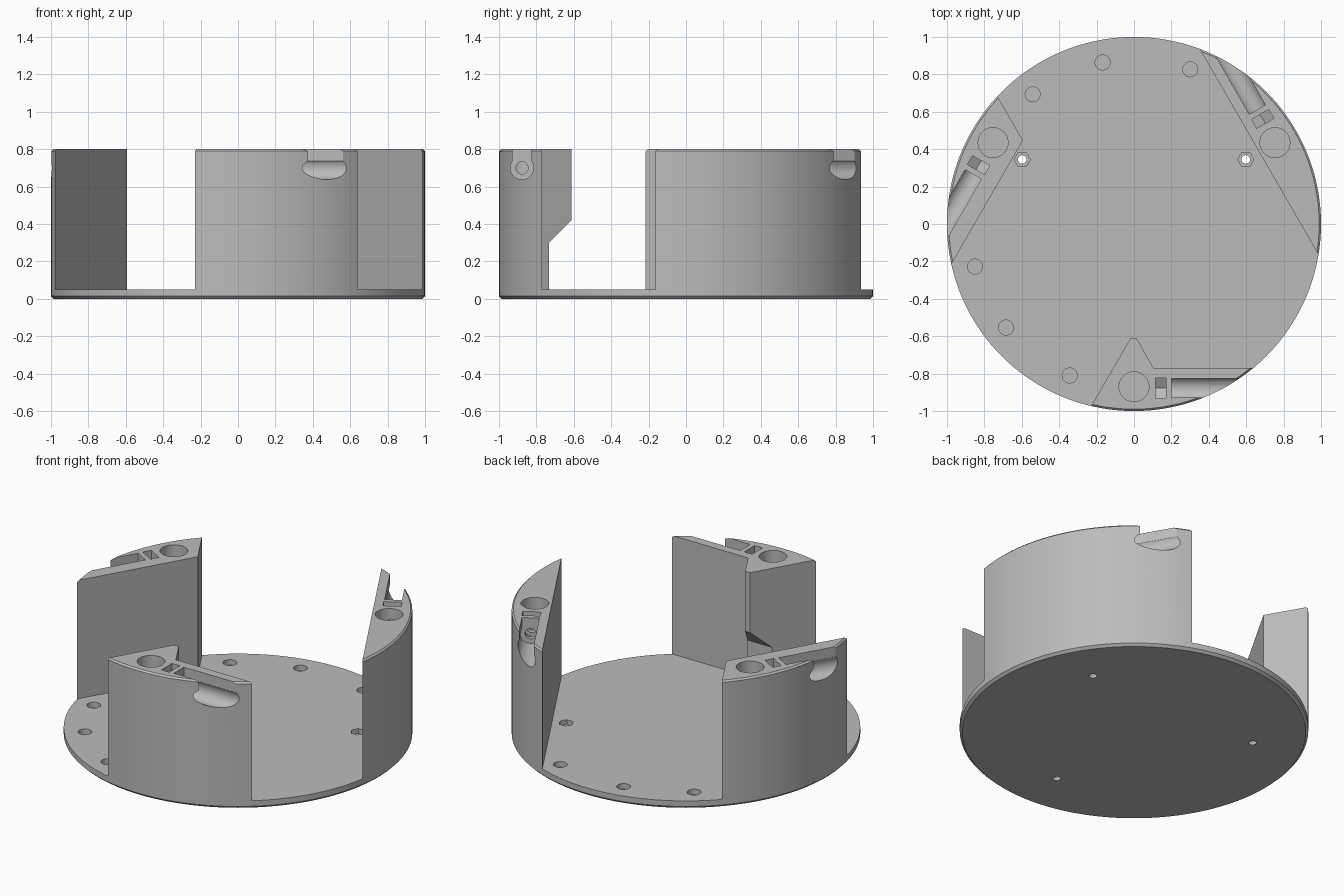
import bpy, bmesh, math
from mathutils import Matrix

if "Cube" in bpy.data.objects:
    bpy.data.objects.remove(bpy.data.objects["Cube"], do_unlink=True)

# Single plain material
grey = bpy.data.materials.new("light grey plastic")
grey.use_nodes = True
COLOUR = (0.5, 0.5, 0.5, 1)
grey.diffuse_color = COLOUR
grey.node_tree.nodes["Principled BSDF"].inputs["Base Color"].default_value = COLOUR


def stack(name, rings):
    """Closed solid from equal-length rings of 3D points."""
    bm = bmesh.new()
    loops = [[bm.verts.new(p) for p in ring] for ring in rings]
    n = len(loops[0])
    for a, b in zip(loops, loops[1:]):
        for i in range(n):
            j = (i + 1) % n
            bm.faces.new((a[i], a[j], b[j], b[i]))
    bm.faces.new(loops[0][::-1])
    bm.faces.new(loops[-1])
    bmesh.ops.recalc_face_normals(bm, faces=bm.faces)
    mesh = bpy.data.meshes.new(name)
    bm.to_mesh(mesh)
    bm.free()
    mesh.materials.append(grey)
    obj = bpy.data.objects.new(name, mesh)
    bpy.context.collection.objects.link(obj)
    return obj


def circle(r, u=0, v=0, n=32, start=0):
    angles = [start + math.tau * i / n for i in range(n)]
    return [(u + r * math.cos(a), v + r * math.sin(a)) for a in angles]


def prism(points, lo, hi, axis="Z", name="cutter"):
    """Extrude an outline along z (outline in x, y) or x (outline in y, z)."""
    place = (lambda p, t: (*p, t)) if axis == "Z" else (lambda p, t: (t, *p))
    return stack(name, [[place(p, t) for p in points] for t in (lo, hi)])


def lathe(name, profile):
    return stack(name, [[(x, y, z) for x, y in circle(r, n=144)] for r, z in profile])


def boolean(obj, tool, operation="DIFFERENCE"):
    tool.hide_render = True
    mod = obj.modifiers.new("cut", "BOOLEAN")
    mod.operation, mod.solver, mod.object = operation, "EXACT", tool
    bpy.context.view_layer.objects.active = obj
    bpy.ops.object.modifier_apply(modifier=mod.name)
    bpy.data.objects.remove(tool, do_unlink=True)


def finish(obj):
    bpy.ops.object.select_all(action="DESELECT")
    obj.select_set(True)
    bpy.context.view_layer.objects.active = obj
    bpy.ops.object.shade_smooth_by_angle(angle=math.radians(25))


# Base plate with chamfered lower rim
FLOOR, TOP = 0.05, 0.8
base = lathe("base_plate", [(0.985, 0), (1, 0.015), (1, FLOOR)])

# Blind round pockets near the rim
for angle in (70, 101, 128, 195, 219, 247):
    a = math.radians(angle)
    boolean(base, prism(circle(0.04, 0.88 * math.cos(a), 0.88 * math.sin(a)), 0.015, 0.1))

# Screw holes with hexagonal nut recesses
for angle in (30, 150, 270):
    a = math.radians(angle)
    x, y = 0.69 * math.cos(a), 0.69 * math.sin(a)
    boolean(base, prism(circle(0.043, x, y, 6), 0.02, 0.1))
    boolean(base, prism(circle(0.023, x, y, 24), -0.1, 0.1))
finish(base)

# Tower outlines, all laid out at the front and extended beyond the rim
OUTER = -1.2
outlines = {
    "front_tower": (0, [(-0.02, -0.613), (0.015, -0.613), (0.104, -0.77),
                        (1, -0.77), (1, OUTER), (-0.36, OUTER)]),
    "left_tower": (120, [(-1, -0.772), (1, -0.772), (1, OUTER), (-1, OUTER)]),
    "right_tower": (-120, [(-0.09, -0.738), (1, -0.738), (1, OUTER), (-0.357, OUTER)]),
}
SCREW_Y, SCREW_Z = -0.877, 0.70

for name, (turn, outline) in outlines.items():
    # Rim segment with a small chamfer along the outer top edge
    tower = lathe(name, [(1, FLOOR), (1, TOP - 0.01), (0.99, TOP)])
    boolean(tower, prism(outline, -0.5, 1.5), "INTERSECT")

    # Undercut that clears the nut below the front nose
    if name == "front_tower":
        undercut = [(-0.733, -0.1), (-0.733, 0.3), (-0.533, 0.5), (-0.4, 0.5), (-0.4, -0.1)]
        boolean(tower, prism(undercut, -0.4, 0.4, "X"))

    # Post socket
    boolean(tower, prism(circle(0.08, 0, -0.87, 40), FLOOR + 0.01, 1))

    # Access groove running out through the rim
    boolean(tower, prism(circle(0.062, SCREW_Y, SCREW_Z), 0.2, 1.3, "X"))
    slot = [(SCREW_Y + s * 0.05, z) for s, z in ((-1, 0.7), (1, 0.7), (1, 1), (-1, 1))]
    boolean(tower, prism(slot, 0.2, 1.3, "X"))

    # Nut slot with a pointed floor
    nut = [(SCREW_Y + s * 0.053, z)
           for s, z in ((-1, 1), (-1, 0.67), (0, 0.64), (1, 0.67), (1, 1))]
    boolean(tower, prism(nut, 0.115, 0.17, "X"))

    # Clamp screw bore from the groove to the socket
    boolean(tower, prism(circle(0.033, SCREW_Y, SCREW_Z, 24), 0.01, 0.25, "X"))

    tower.data.transform(Matrix.Rotation(math.radians(turn), 4, "Z"))
    finish(tower)
